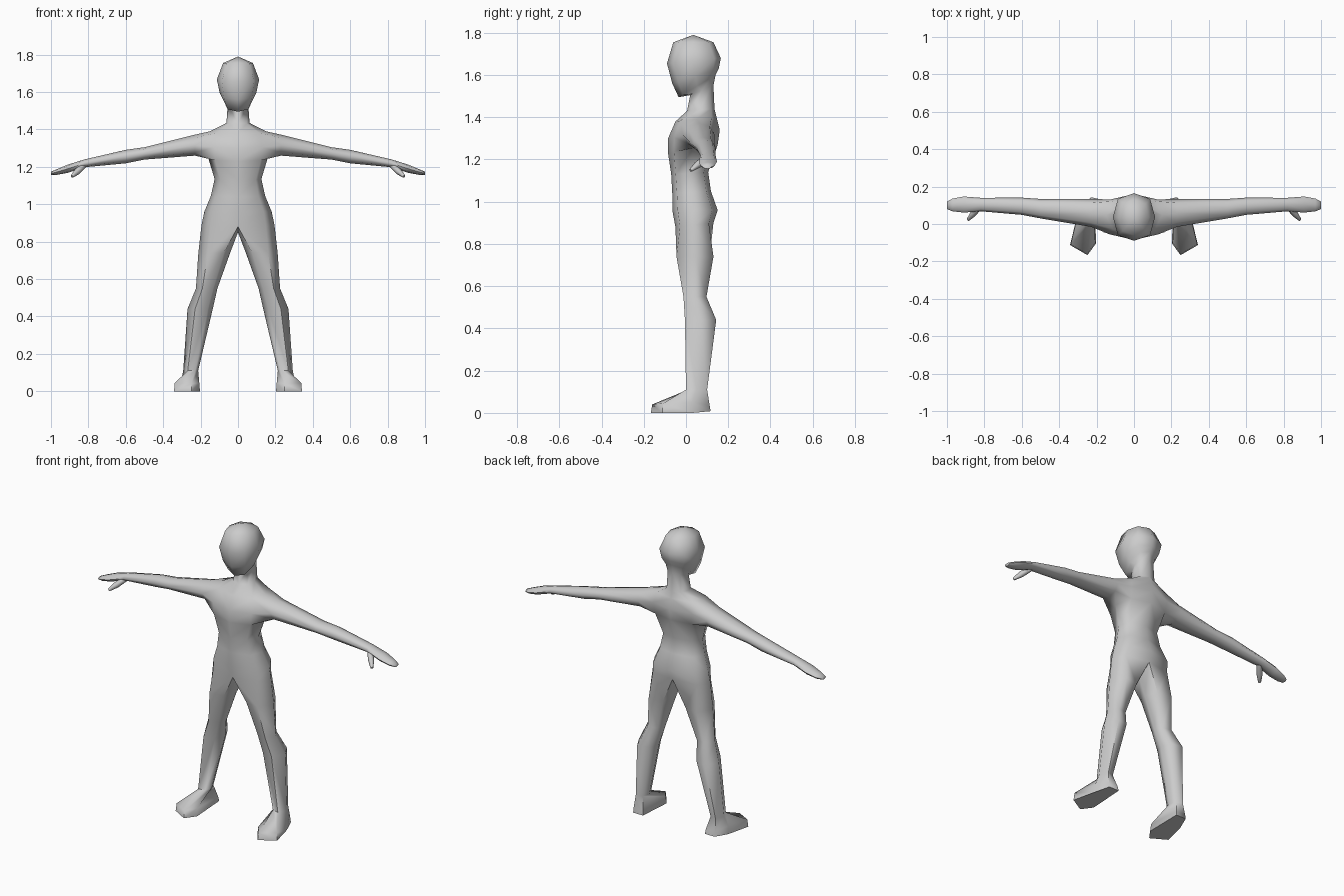
import bpy, bmesh, math
from mathutils import Vector

if "Cube" in bpy.data.objects:
    bpy.data.objects.remove(bpy.data.objects["Cube"])

grey = bpy.data.materials.new("plain grey")
grey.diffuse_color = (0.6, 0.6, 0.6, 1)
grey.use_nodes = True
grey.node_tree.nodes["Principled BSDF"].inputs["Base Color"].default_value = grey.diffuse_color


def bridge(bm, a, b, closed=True, skip=()):
    """Join two rings of equal length with quads."""
    n = len(a)
    for i in range(n if closed else n - 1):
        if i not in skip:
            j = (i + 1) % n
            bm.faces.new((a[i], a[j], b[j], b[i]))


def finish(bm, name):
    """Turn the left half into a mirrored, smooth shaded object."""
    bmesh.ops.recalc_face_normals(bm, faces=bm.faces)
    mesh = bpy.data.meshes.new(name)
    bm.to_mesh(mesh)
    bm.free()
    mesh.materials.append(grey)
    obj = bpy.data.objects.new(name, mesh)
    bpy.context.collection.objects.link(obj)
    bpy.context.view_layer.objects.active = obj
    obj.select_set(True)
    mirror = obj.modifiers.new("mirror", 'MIRROR')
    mirror.merge_threshold = 0.0005
    bpy.ops.object.modifier_apply(modifier=mirror.name)
    bpy.ops.object.shade_smooth_by_angle(angle=math.radians(70))
    obj.select_set(False)
    return obj


bm = bmesh.new()


def ring(points):
    return [bm.verts.new(p) for p in points]


# Torso, neck and head: half rings from front centre to back centre
# (front z, back z, front y, back y, half width)
trunk = [
    (0.88, 0.90, -0.050, 0.130, 0.195),
    (0.96, 0.96, -0.065, 0.150, 0.180),
    (1.04, 1.05, -0.065, 0.118, 0.145),
    (1.13, 1.14, -0.070, 0.105, 0.125),
    (1.23, 1.27, -0.085, 0.150, 0.160),
    (1.30, 1.34, -0.085, 0.160, 0.170),
    (1.38, 1.40, -0.050, 0.145, 0.150),
    (1.43, 1.44, 0.005, 0.135, 0.062),
    (1.505, 1.55, 0.020, 0.130, 0.055),
    (1.495, 1.60, -0.035, 0.140, 0.072),
    (1.56, 1.63, -0.065, 0.155, 0.098),
    (1.655, 1.68, -0.090, 0.165, 0.113),
    (1.755, 1.755, -0.060, 0.130, 0.080),
]
ACROSS = (0, 0.76, 1, 0.76, 0)
ALONG = (0, 0.12, 0.5, 0.88, 1)
rows = []
for zf, zb, yf, yb, w in trunk:
    rows.append(ring([(w * s, yf + (yb - yf) * t, zf + (zb - zf) * t)
                      for s, t in zip(ACROSS, ALONG)]))
for k in range(len(rows) - 1):
    bridge(bm, rows[k], rows[k + 1], False, (1, 2) if k in (4, 5) else ())
crown = bm.verts.new((0, 0.035, 1.79))
for i in range(4):
    bm.faces.new((rows[-1][i], rows[-1][i + 1], crown))

# Arm and hand grow out of the shoulder opening
# (x, centre y, centre z, half depth, half height)
low, mid, high = rows[4:7]
last = [low[1], low[2], low[3], mid[3], high[3], high[2], high[1], mid[1]]
for x, y, z, ry, rz in [
    (0.23, 0.060, 1.316, 0.075, 0.056),
    (0.50, 0.082, 1.272, 0.052, 0.033),
    (0.60, 0.095, 1.255, 0.046, 0.036),
    (0.82, 0.104, 1.219, 0.036, 0.021),
    (0.91, 0.104, 1.190, 0.043, 0.022),
    (0.97, 0.102, 1.172, 0.034, 0.015),
    (1.00, 0.100, 1.165, 0.020, 0.009),
]:
    angles = [math.radians(-135 + 45 * i) for i in range(8)]
    new = ring([(x, y + ry * math.cos(a), z + rz * math.sin(a)) for a in angles])
    bridge(bm, last, new)
    last = new
bm.faces.new(last)

# Leg grows out of the lowest torso ring plus a crotch point
# (z, inner x, outer x, front y, back y)
last = rows[0] + [bm.verts.new((0, 0.04, 0.85))]
for z, xi, xo, yf, yb in [
    (0.74, 0.042, 0.212, -0.045, 0.130),
    (0.55, 0.110, 0.225, -0.012, 0.097),
    (0.44, 0.135, 0.270, -0.005, 0.143),
    (0.11, 0.213, 0.293, 0.000, 0.100),
]:
    w, d = xo - xi, yb - yf
    new = ring([(xi + 0.2 * w, yf + 0.1 * d, z), (xi + 0.7 * w, yf, z),
                (xo, yf + 0.5 * d, z), (xi + 0.7 * w, yb, z),
                (xi + 0.2 * w, yb - 0.1 * d, z), (xi, yf + 0.5 * d, z)])
    bridge(bm, last, new)
    last = new

# Foot, turned outward, with a flat sole
foot = [(0.250, -0.160, 0.040), (0.338, -0.108, 0.045), (0.305, 0.030, 0.050),
        (0.275, 0.112, 0.035), (0.212, 0.112, 0.035), (0.207, -0.100, 0.045)]
upper = ring(foot)
sole = ring([(0.27 + (x - 0.27) * 1.06, y * 1.04, 0.008 if y > 0.1 else 0)
             for x, y, z in foot])
bridge(bm, last, upper)
bridge(bm, upper, sole)
bm.faces.new(sole)
finish(bm, "body")

# Thumbs
bm = bmesh.new()
start, end = Vector((0.825, 0.095, 1.207)), Vector((0.888, 0.022, 1.148))
turn = (end - start).to_track_quat('Z', 'Y')
last = None
for t, r in [(0, 0.016), (0.55, 0.017), (1, 0.008)]:
    centre = start.lerp(end, t)
    new = ring([centre + turn @ Vector((r * math.cos(i * math.pi / 3),
                                        r * math.sin(i * math.pi / 3), 0))
                for i in range(6)])
    if last:
        bridge(bm, last, new)
    else:
        bm.faces.new(new)
    last = new
bm.faces.new(last)
finish(bm, "thumbs")
